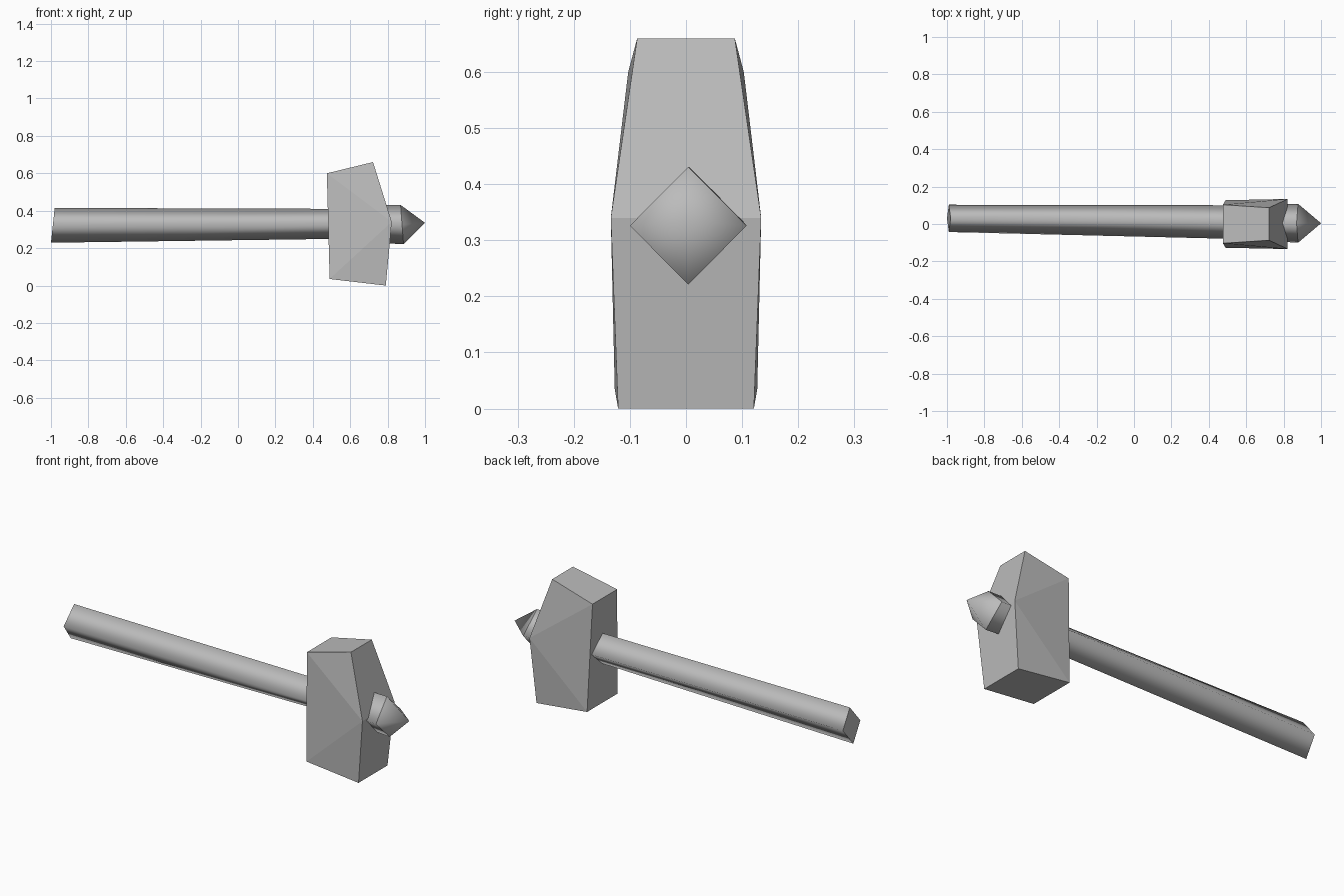
import bpy, bmesh

cube = bpy.data.objects.get("Cube")
if cube:
    bpy.data.objects.remove(cube)

grey = bpy.data.materials.new("plain_grey")
grey.use_nodes = True
colour = (0.5, 0.5, 0.5, 1)
grey.diffuse_color = colour
grey.node_tree.nodes["Principled BSDF"].inputs["Base Color"].default_value = colour


def finish(name, bm):
    bmesh.ops.recalc_face_normals(bm, faces=bm.faces)
    mesh = bpy.data.meshes.new(name)
    bm.to_mesh(mesh)
    bm.free()
    mesh.materials.append(grey)
    obj = bpy.data.objects.new(name, mesh)
    bpy.context.collection.objects.link(obj)
    return obj


def diamond(bm, x, cy, cz, half_y, half_z, lean):
    """Four-sided ring: top, left, bottom and right corners."""
    return [bm.verts.new((x + lean * b, cy + half_y * a, cz + half_z * b))
            for a, b in ((0, 1), (1, 0), (0, -1), (-1, 0))]


def diamond_rod(name, rings, tip=None):
    """Softly shaded diamond rod with crisp ends and an optional point."""
    bm = bmesh.new()
    loops = [diamond(bm, *r) for r in rings]
    for one, two in zip(loops, loops[1:]):
        for i in range(4):
            j = (i + 1) % 4
            bm.faces.new((one[i], one[j], two[j], two[i])).smooth = True
    bm.faces.new(loops[0])
    if tip:
        point = bm.verts.new(tip)
        for i in range(4):
            bm.faces.new((loops[-1][i], loops[-1][(i + 1) % 4], point)).smooth = True
    else:
        bm.faces.new(loops[-1])
    for loop in (loops[0], loops[-1]):
        for i in range(4):
            bm.edges.get((loop[i], loop[(i + 1) % 4])).smooth = False
    return finish(name, bm)


# Handle, running into the head
diamond_rod("handle", [
    (-0.99, 0.03, 0.322, 0.073, 0.093, 0.01),
    (0.55, 0.01, 0.33, 0.09, 0.08, 0),
])

# Collar and spike, poking out of the front of the head
diamond_rod("spike", [
    (0.70, 0.008, 0.331, 0.098, 0.1, 0),
    (0.877, 0.004, 0.326, 0.104, 0.105, -0.008),
], tip=(1.0, 0.004, 0.335))

# Head: five-cornered side outline with its own half width at each corner
outline = [(0.475, 0.60, 0.103), (0.722, 0.66, 0.087), (0.822, 0.34, 0.134),
           (0.79, 0.0, 0.121), (0.49, 0.035, 0.127)]
bm = bmesh.new()
sides = [[bm.verts.new((x, s * w, z)) for x, z, w in outline] for s in (-1, 1)]
for side in sides:
    for i, j in ((0, 1), (3, 4), (4, 0)):
        bm.faces.new((side[2], side[i], side[j]))
for i in range(5):
    j = (i + 1) % 5
    bm.faces.new((sides[0][i], sides[0][j], sides[1][j], sides[1][i]))
finish("hammer_head", bm)
